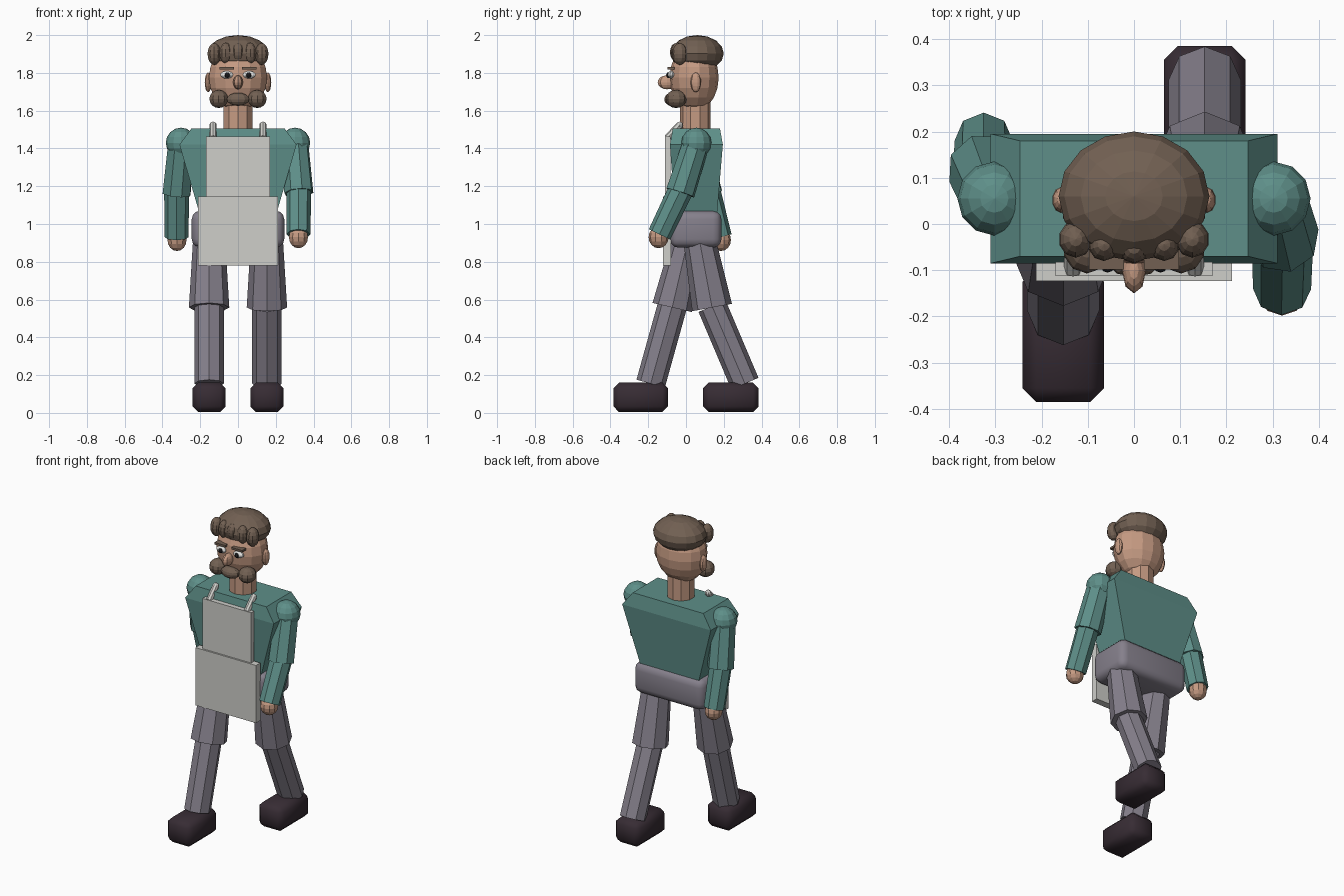
import bpy, bmesh
from mathutils import Vector, Matrix

if "Cube" in bpy.data.objects:
    bpy.data.objects.remove(bpy.data.objects["Cube"])


def material(name, rgb):
    m = bpy.data.materials.new(name)
    m.diffuse_color = (*rgb, 1)
    m.use_nodes = True
    m.node_tree.nodes["Principled BSDF"].inputs["Base Color"].default_value = m.diffuse_color
    return m


TEAL = material("teal shirt", (0.112, 0.275, 0.250))
GREY = material("grey trousers", (0.235, 0.215, 0.260))
SKIN = material("skin", (0.560, 0.325, 0.225))
HAIR = material("brown hair", (0.168, 0.118, 0.086))
SHOE = material("dark shoe", (0.038, 0.025, 0.034))
CLOTH = material("pale cloth", (0.62, 0.62, 0.59))
WHITE = material("eye white", (0.78, 0.78, 0.76))
BLACK = material("pupil black", (0.015, 0.015, 0.018))


def finish(name, bm, mat, smooth=False):
    bmesh.ops.recalc_face_normals(bm, faces=bm.faces)
    me = bpy.data.meshes.new(name)
    bm.to_mesh(me)
    bm.free()
    me.materials.append(mat)
    for p in me.polygons:
        p.use_smooth = smooth
    ob = bpy.data.objects.new(name, me)
    bpy.context.collection.objects.link(ob)
    return ob


def ball(name, centre, radii, mat, seg=12, rings=8):
    bm = bmesh.new()
    m = Matrix.Translation(centre) @ Matrix.Diagonal((*radii, 1))
    bmesh.ops.create_uvsphere(bm, u_segments=seg, v_segments=rings, radius=1, matrix=m)
    return finish(name, bm, mat)


def limb(name, a, b, r1, r2, mat, sides=8):
    """Tapered prism from point a to point b."""
    a, b = Vector(a), Vector(b)
    d = b - a
    m = Matrix.Translation((a + b) / 2) @ d.to_track_quat('Z', 'Y').to_matrix().to_4x4()
    bm = bmesh.new()
    bmesh.ops.create_cone(bm, cap_ends=True, segments=sides, radius1=r1, radius2=r2,
                          depth=d.length, matrix=m)
    return finish(name, bm, mat)


def box(name, lo, hi, mat, bevel=0, seg=1):
    lo, hi = Vector(lo), Vector(hi)
    bm = bmesh.new()
    m = Matrix.Translation((lo + hi) / 2) @ Matrix.Diagonal((*(hi - lo), 1))
    bmesh.ops.create_cube(bm, size=1, matrix=m)
    if bevel:
        bmesh.ops.bevel(bm, geom=bm.edges[:], offset=bevel, segments=seg,
                        profile=0.5, affect='EDGES')
    return finish(name, bm, mat, smooth=bool(bevel))


# Torso: stacked rectangles (half width, back/front y, height)
bm = bmesh.new()
loops = []
for hx, y0, y1, z in ((0.205, -0.06, 0.165, 1.06), (0.31, -0.085, 0.195, 1.42),
                      (0.247, -0.07, 0.18, 1.505)):
    loops.append([bm.verts.new(p) for p in
                  ((-hx, y0, z), (hx, y0, z), (hx, y1, z), (-hx, y1, z))])
for low, up in zip(loops, loops[1:]):
    for i in range(4):
        j = (i + 1) % 4
        bm.faces.new((low[i], low[j], up[j], up[i]))
bm.faces.new(loops[0][::-1])
bm.faces.new(loops[-1])
finish("torso", bm, TEAL)

# Hips
box("hips", (-0.245, -0.085, 0.875), (0.245, 0.188, 1.07), GREY, 0.045, 3)

# Legs and shoes: side, hip y, knee y, ankle y, shoe y range
for side, s, hip, knee, ankle, y0, y1 in (
        ("right", -1, 0.03, -0.073, -0.187, -0.385, -0.095),
        ("left", 1, 0.055, 0.138, 0.312, 0.09, 0.385)):
    x = 0.153 * s
    limb(side + "_thigh", (x, hip, 1.0), (x, knee, 0.558), 0.08, 0.107, GREY)
    limb(side + "_shin", (x, knee, 0.565), (x, ankle, 0.155), 0.078, 0.078, GREY)
    box(side + "_shoe", (x - 0.088, y0, 0.005), (x + 0.088, y1, 0.16), SHOE, 0.03)

# Arms: side, elbow, wrist, hand centre
for side, s, elbow, wrist, hand in (
        ("right", -1, (-0.325, 0.118, 1.16), (-0.325, 0.18, 0.93), (-0.323, 0.185, 0.915)),
        ("left", 1, (0.322, -0.03, 1.165), (0.32, -0.14, 0.945), (0.32, -0.145, 0.93))):
    ball(side + "_shoulder", (0.302 * s, 0.055, 1.43), (0.08, 0.08, 0.08), TEAL)
    limb(side + "_upper_arm", (0.302 * s, 0.055, 1.43), elbow, 0.072, 0.079, TEAL)
    limb(side + "_forearm", Vector(elbow) + Vector((0, 0, 0.01)), wrist, 0.066, 0.063, TEAL)
    ball(side + "_hand", hand, (0.053, 0.053, 0.058), SKIN, 10, 8)

# Apron with bib and two short straps
box("apron_skirt", (-0.212, -0.123, 0.78), (0.212, -0.08, 1.145), CLOTH)
box("apron_bib", (-0.17, -0.112, 1.12), (0.17, -0.082, 1.463), CLOTH)
for side, s in (("right", -1), ("left", 1)):
    x = 0.132 * s
    limb(side + "_apron_strap", (x, -0.1, 1.455), (x, -0.033, 1.523), 0.019, 0.019, CLOTH)
    ball(side + "_strap_end", (x, -0.033, 1.523), (0.019, 0.019, 0.019), CLOTH, 8, 6)

# Neck and head
limb("neck", (0, 0.05, 1.45), (0, 0.05, 1.68), 0.081, 0.081, SKIN, 10)
ball("head", (0, 0.043, 1.775), (0.158, 0.13, 0.178), SKIN, 14, 10)
ball("nose", (0, -0.1, 1.75), (0.026, 0.05, 0.037), SKIN, 8, 8)

# Hair cap and fringe curls
ball("hair_cap", (0, 0.06, 1.903), (0.163, 0.14, 0.097), HAIR, 16, 8)
ball("middle_curl", (0, -0.052, 1.91), (0.034, 0.033, 0.048), HAIR, 10, 8)

# Paired face parts
for side, s in (("right", -1), ("left", 1)):
    ball(side + "_outer_curl", (0.126 * s, -0.033, 1.9), (0.037, 0.04, 0.058), HAIR, 10, 8)
    ball(side + "_inner_curl", (0.065 * s, -0.045, 1.905), (0.034, 0.035, 0.055), HAIR, 10, 8)
    ball(side + "_ear", (0.158 * s, 0.052, 1.75), (0.019, 0.028, 0.052), SKIN, 10, 8)
    ball(side + "_eye", (0.06 * s, -0.078, 1.79), (0.035, 0.019, 0.02), WHITE, 10, 8)
    ball(side + "_pupil", (0.057 * s, -0.094, 1.788), (0.014, 0.011, 0.015), BLACK, 8, 6)
    box(side + "_eyebrow", (min(0.022 * s, 0.097 * s), -0.098, 1.819),
        (max(0.022 * s, 0.097 * s), -0.06, 1.832), HAIR)
    ball(side + "_moustache_curl", (0.102 * s, -0.052, 1.662), (0.052, 0.055, 0.048), HAIR, 10, 8)
ball("moustache_middle", (0, -0.075, 1.66), (0.062, 0.04, 0.035), HAIR, 10, 8)
